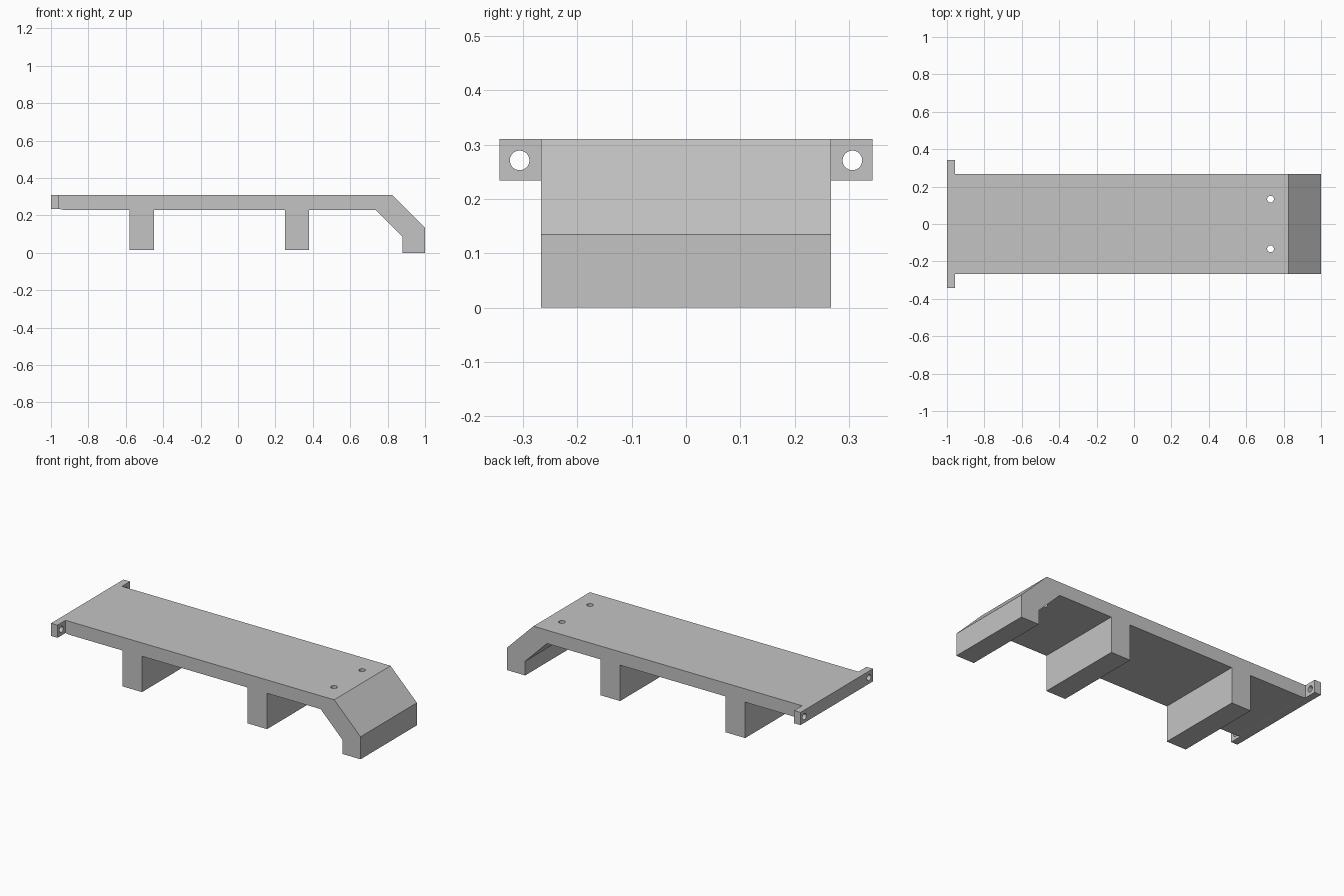
import bpy
import bmesh
from math import radians
from mathutils import Matrix

if "Cube" in bpy.data.objects:
    bpy.data.objects.remove(bpy.data.objects["Cube"])

GREY = (0.55, 0.55, 0.55, 1)
grey = bpy.data.materials.new("plain grey")
grey.use_nodes = True
grey.diffuse_color = GREY
grey.node_tree.nodes["Principled BSDF"].inputs["Base Color"].default_value = GREY

HALF_WIDTH = 0.267
TOP, UNDER, FOOT = 0.31, 0.23, 0.015


def extrude_profile(name, profile, y0, y1):
    """Extrude an x-z outline from y0 to y1."""
    bm = bmesh.new()
    face = bm.faces.new([bm.verts.new((x, y0, z)) for x, z in profile])
    result = bmesh.ops.extrude_face_region(bm, geom=[face])
    moved = [v for v in result["geom"] if isinstance(v, bmesh.types.BMVert)]
    bmesh.ops.translate(bm, verts=moved, vec=(0, y1 - y0, 0))
    bmesh.ops.recalc_face_normals(bm, faces=bm.faces)
    return finish(name, bm)


def finish(name, bm):
    mesh = bpy.data.meshes.new(name)
    bm.to_mesh(mesh)
    bm.free()
    mesh.materials.append(grey)
    obj = bpy.data.objects.new(name, mesh)
    bpy.context.collection.objects.link(obj)
    return obj


def drill(target, centre, rotation, radius=0.018):
    """Cut a round hole and remove the cutter."""
    bm = bmesh.new()
    bmesh.ops.create_cone(bm, cap_ends=True, segments=32, radius1=radius,
                          radius2=radius, depth=0.3,
                          matrix=Matrix.Translation(centre) @ rotation)
    cutter = finish("hole_cutter", bm)
    cutter.hide_render = True
    mod = target.modifiers.new("hole", "BOOLEAN")
    mod.operation = "DIFFERENCE"
    mod.solver = "EXACT"
    mod.object = cutter
    bpy.context.view_layer.objects.active = target
    bpy.ops.object.modifier_apply(modifier=mod.name)
    bpy.data.objects.remove(cutter)


# Deck with two cross feet and a bent-down end
outline = [(-1, TOP), (0.825, TOP), (1, 0.135), (1, 0), (0.88, 0),
           (0.88, 0.085), (0.735, UNDER)]
for left, right in ((0.25, 0.38), (-0.58, -0.45)):
    outline += [(right, UNDER), (right, FOOT), (left, FOOT), (left, UNDER)]
outline += [(-0.935, UNDER), (-0.955, 0.234), (-1, 0.234)]
deck = extrude_profile("deck", outline, -HALF_WIDTH, HALF_WIDTH)

tab_outline = [(-1, TOP), (-0.957, TOP), (-0.957, 0.234), (-1, 0.234)]
upright = Matrix.Identity(4)
lengthwise = Matrix.Rotation(radians(90), 4, "Y")

for side, label in ((1, "back"), (-1, "front")):
    # Screw hole through the deck
    drill(deck, (0.73, side * 0.133, 0.27), upright)
    # Mounting tab with its hole
    tab = extrude_profile(label + "_mounting_tab", tab_outline,
                          side * HALF_WIDTH, side * 0.343)
    drill(tab, (-0.98, side * 0.306, 0.271), lengthwise)
